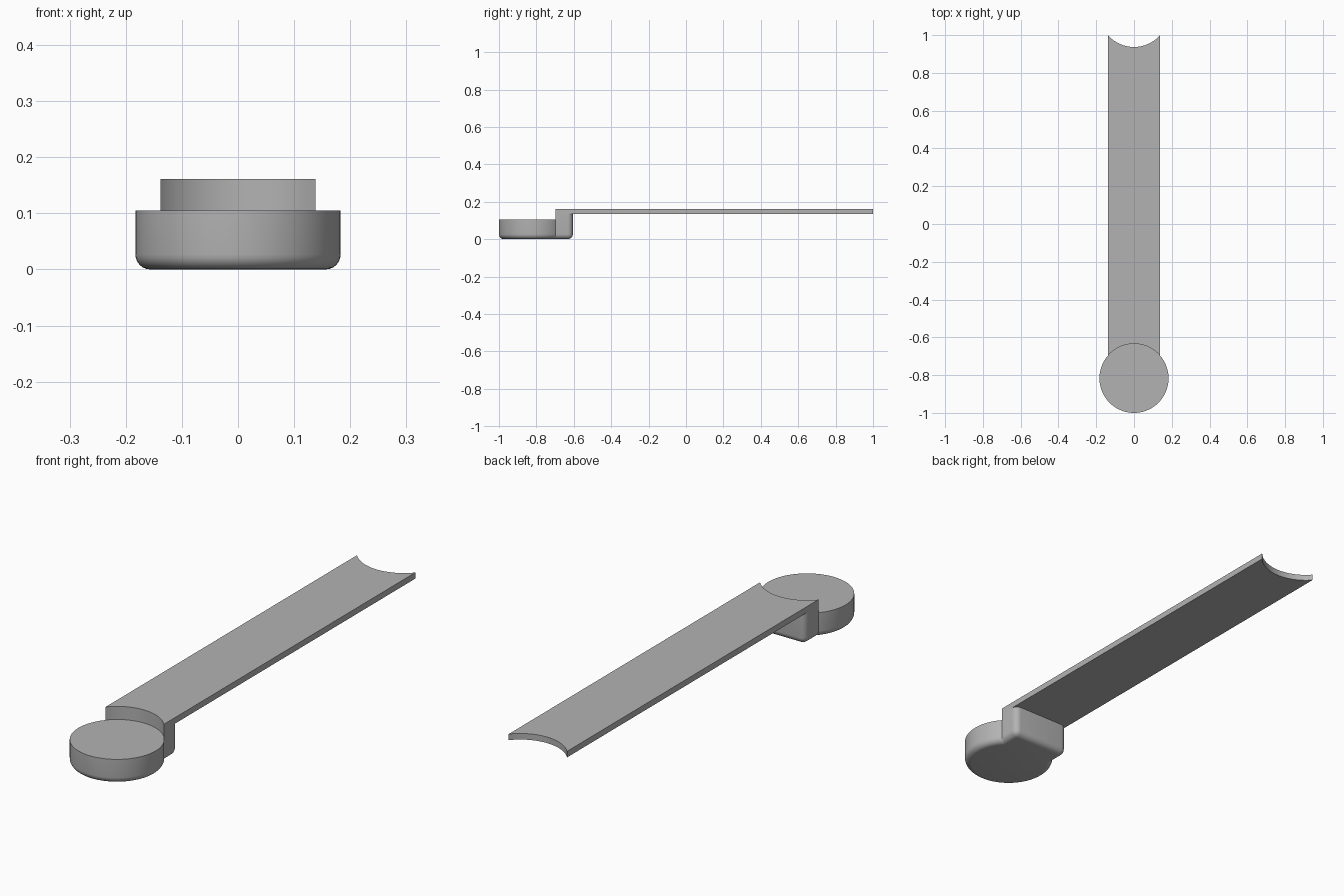
import bpy
import bmesh
from mathutils import Matrix, Vector

cube = bpy.data.objects.get("Cube")
if cube:
    bpy.data.objects.remove(cube, do_unlink=True)

RADIUS = 0.183       # round head and matching concave cuts
HEAD_Y = -0.817
HALF_W = 0.138
HEAD_TOP = 0.105
ARM_BOTTOM, ARM_TOP = 0.135, 0.161
BLOCK_BACK = -0.605
FILLET = 0.027

grey = bpy.data.materials.new("plain grey")
grey.use_nodes = True
COLOUR = (0.45, 0.45, 0.45, 1)
grey.diffuse_color = COLOUR
grey.node_tree.nodes["Principled BSDF"].inputs["Base Color"].default_value = COLOUR


def finish(name, bm):
    bmesh.ops.recalc_face_normals(bm, faces=bm.faces)
    mesh = bpy.data.meshes.new(name)
    bm.to_mesh(mesh)
    bm.free()
    mesh.materials.append(grey)
    obj = bpy.data.objects.new(name, mesh)
    bpy.context.collection.objects.link(obj)
    return obj


def box(y0, y1, z0, z1):
    bm = bmesh.new()
    size = Matrix.Diagonal((2 * HALF_W, y1 - y0, z1 - z0, 1))
    move = Matrix.Translation((0, (y0 + y1) / 2, (z0 + z1) / 2))
    bmesh.ops.create_cube(bm, size=1, matrix=move @ size)
    return bm


def cylinder(y, z0, z1):
    bm = bmesh.new()
    bmesh.ops.create_cone(bm, cap_ends=True, segments=96, radius1=RADIUS,
                          radius2=RADIUS, depth=z1 - z0,
                          matrix=Matrix.Translation((0, y, (z0 + z1) / 2)))
    return bm


def round_edges(bm, test, width):
    edges = [e for e in bm.edges if test(e)]
    bmesh.ops.bevel(bm, geom=edges, offset=width, segments=6, profile=0.5,
                    affect='EDGES', clamp_overlap=True)


def combine(target, other, operation):
    mod = target.modifiers.new(operation.lower(), 'BOOLEAN')
    mod.operation = operation
    mod.solver = 'EXACT'
    mod.object = other
    bpy.context.view_layer.objects.active = target
    bpy.ops.object.modifier_apply(modifier=mod.name)


def on_bottom(e):
    return all(v.co.z < 0.001 for v in e.verts)


def at_back(e):
    return all(abs(v.co.y - BLOCK_BACK) < 0.001 for v in e.verts)


def block_edge(e):
    along_front = all(v.co.y < HEAD_Y + 0.001 for v in e.verts)
    upright = abs(e.verts[0].co.z - e.verts[1].co.z) > 0.05
    return (on_bottom(e) and not along_front) or (at_back(e) and upright)


# Round head with a filleted bottom rim
bm = cylinder(HEAD_Y, 0, HEAD_TOP)
round_edges(bm, on_bottom, FILLET)
head = finish("round_head", bm)

# Step block joining the head to the arm
bm = box(HEAD_Y, BLOCK_BACK, 0, ARM_BOTTOM)
round_edges(bm, block_edge, FILLET)
block = finish("step_block", bm)

# Long flat arm
arm = finish("flat_arm", box(HEAD_Y, 1, ARM_BOTTOM, ARM_TOP))

# Concave cuts above the head and at the far end
head_cut = finish("head_cutter", cylinder(HEAD_Y, HEAD_TOP, 0.3))
end_y = 1 + (RADIUS ** 2 - HALF_W ** 2) ** 0.5
end_cut = finish("end_cutter", cylinder(end_y, -0.1, 0.3))
combine(block, head_cut, 'DIFFERENCE')
combine(arm, head_cut, 'DIFFERENCE')
combine(arm, end_cut, 'DIFFERENCE')
for cutter in (head_cut, end_cut):
    bpy.data.objects.remove(cutter, do_unlink=True)

# Smooth curved walls, keep hard edges
for obj in (head, block, arm):
    bpy.ops.object.select_all(action='DESELECT')
    obj.select_set(True)
    bpy.context.view_layer.objects.active = obj
    bpy.ops.object.shade_smooth_by_angle(angle=0.6)
